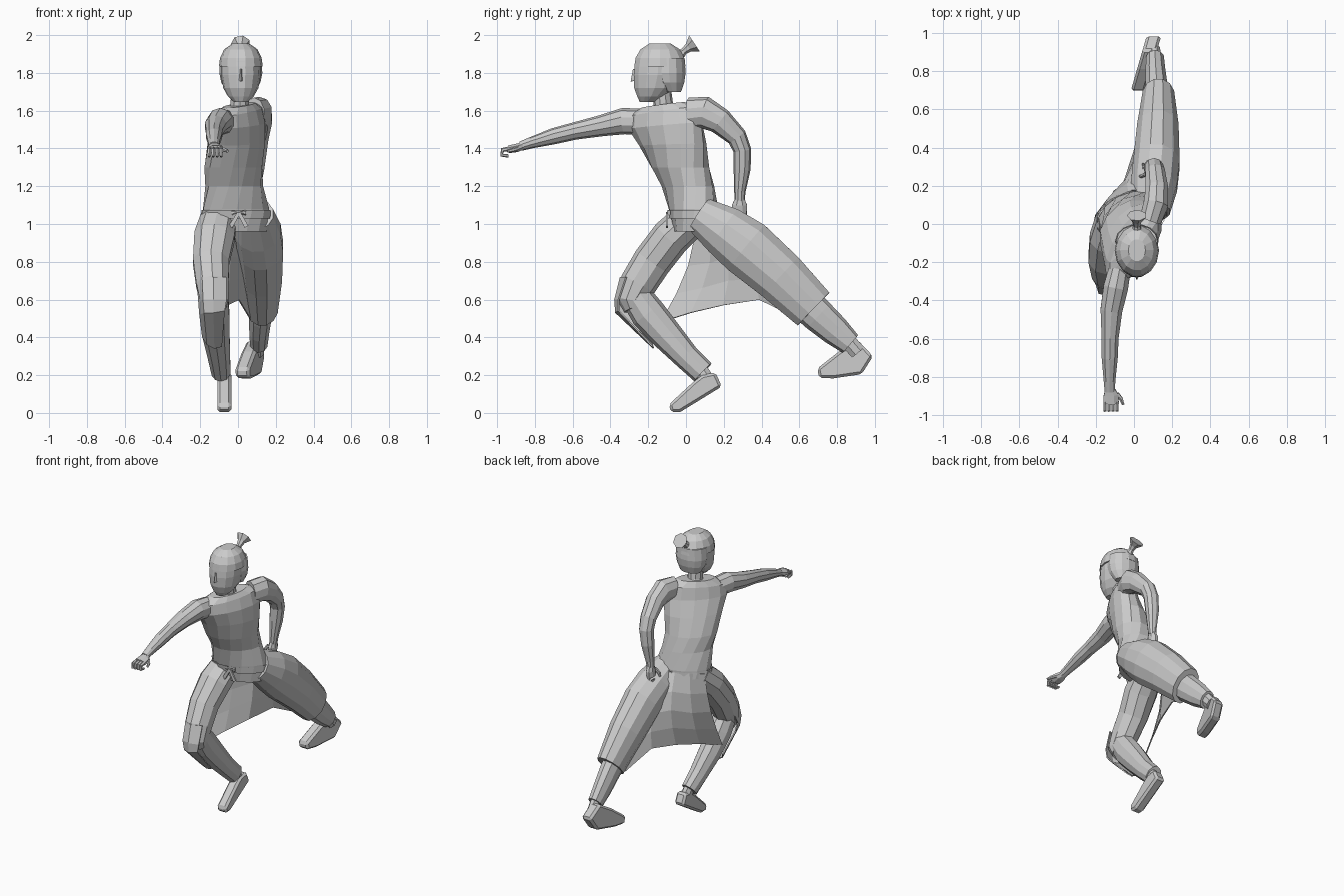
import bpy, bmesh, math
from mathutils import Vector


def finish(name, bm):
    bmesh.ops.recalc_face_normals(bm, faces=bm.faces)
    me = bpy.data.meshes.new(name)
    bm.to_mesh(me)
    bm.free()
    ob = bpy.data.objects.new(name, me)
    bpy.context.collection.objects.link(ob)
    return ob


def skin(bm, rings, caps=True):
    vs = [[bm.verts.new(p) for p in r] for r in rings]
    n = len(vs[0])
    for a, b in zip(vs, vs[1:]):
        for i in range(n):
            bm.faces.new((a[i], a[(i + 1) % n], b[(i + 1) % n], b[i]))
    if caps:
        bm.faces.new(vs[0])
        bm.faces.new(vs[-1])


def tube(name, secs, n=10):
    """Limb following a path: sections are (x, y, z, side radius, depth radius)."""
    pts = [Vector(s[:3]) for s in secs]
    rings = []
    for i, s in enumerate(secs):
        t = (pts[min(i + 1, len(pts) - 1)] - pts[max(i - 1, 0)]).normalized()
        u = (Vector((1, 0, 0)) - t * t.x).normalized()
        v = t.cross(u)
        rings.append([pts[i] + u * s[3] * math.cos(a) + v * s[4] * math.sin(a)
                      for a in (2 * math.pi * (k + .5) / n for k in range(n))])
    bm = bmesh.new()
    skin(bm, rings)
    return finish(name, bm)


def stack(name, secs, n=14, caps=True):
    """Level sections: (x, y, z, width, depth, twist in degrees, tilt)."""
    rings = []
    for x, y, z, a, b, tw, tilt in secs:
        c, s = math.cos(math.radians(tw)), math.sin(math.radians(tw))
        ring = []
        for k in range(n):
            p, q = a * math.cos(2 * math.pi * k / n), b * math.sin(2 * math.pi * k / n)
            ring.append((x + p * c - q * s, y + p * s + q * c, z + tilt * p))
        rings.append(ring)
    bm = bmesh.new()
    skin(bm, rings, caps)
    return finish(name, bm)


def sheet(name, rows, thick=.008):
    bm = bmesh.new()
    vs = [[bm.verts.new(p) for p in r] for r in rows]
    for a, b in zip(vs, vs[1:]):
        for i in range(len(a) - 1):
            bm.faces.new((a[i], a[i + 1], b[i + 1], b[i]))
    ob = finish(name, bm)
    ob.modifiers.new("cloth", "SOLIDIFY").thickness = thick
    return ob


def shoe(name, profile, x0, y0, shear, half):
    bm = bmesh.new()
    skin(bm, [[(x0 + (y - y0) * shear + s * half, y, z) for y, z in profile] for s in (-1, 1)])
    ob = finish(name, bm)
    m = ob.modifiers.new("round", "BEVEL")
    m.width, m.segments = .014, 1
    return ob


# Torso, twisted so the right shoulder leads
stack("tunic_body", [
    (-.01, .05, .96, .17, .11, 10, 0), (-.01, .04, 1.08, .185, .125, 20, 0),
    (-.02, .01, 1.2, .165, .125, 35, 0), (-.025, -.03, 1.3, .175, .135, 45, 0),
    (-.01, -.07, 1.42, .20, .125, 54, .03), (0, -.11, 1.52, .225, .105, 58, .08),
    (0, -.12, 1.595, .215, .085, 60, .13), (.005, -.12, 1.63, .13, .065, 60, .12)])
stack("belt", [(-.01, .045, 1.03, .19, .13, 16, 0), (-.01, .04, 1.075, .193, .133, 20, 0)], caps=False)
tube("belt_knot", [(-.03, -.09, 1.06, .01, .015), (.0, -.105, 1.06, .012, .026), (.04, -.09, 1.06, .01, .015)], 6)
for i, dx in enumerate((-.045, .04)):
    tube(f"belt_tail_{i}", [(.005, -.1, 1.06, .012, .008), (.005 + dx, -.1, .985, .016, .008)], 4)

# Head, hair and topknot
tube("neck", [(.005, -.10, 1.57, .07, .065), (.01, -.12, 1.63, .052, .052), (.012, -.13, 1.72, .05, .05)])
stack("head", [
    (.015, -.205, 1.645, .035, .04, 0, 0), (.015, -.185, 1.675, .068, .075, 0, 0),
    (.015, -.165, 1.72, .093, .112, 0, 0), (.015, -.15, 1.79, .106, .13, 0, 0),
    (.015, -.145, 1.86, .104, .128, 0, 0), (.015, -.14, 1.92, .08, .1, 0, 0)], 14)
stack("hair_cap", [
    (.015, -.138, 1.835, .116, .139, 0, 0), (.015, -.138, 1.88, .11, .132, 0, 0),
    (.015, -.137, 1.925, .088, .106, 0, 0), (.015, -.137, 1.955, .045, .058, 0, 0)])
stack("hair_back", [
    (.015, -.07, 1.70, .075, .045, 0, 0), (.015, -.085, 1.75, .104, .078, 0, 0),
    (.015, -.09, 1.80, .114, .09, 0, 0), (.015, -.09, 1.88, .108, .085, 0, 0)])
sheet("nose", [[(.003, -.272, 1.76), (.015, -.293, 1.755), (.027, -.272, 1.76)],
               [(.009, -.272, 1.82), (.015, -.281, 1.82), (.021, -.272, 1.82)]], .004)
tube("topknot", [(.015, -.045, 1.885, .035, .035), (.015, -.01, 1.915, .018, .018),
                 (.015, .015, 1.935, .026, .026), (.015, .045, 1.955, .052, .052)], 7)

# Punching arm (right)
tube("right_arm", [
    (-.075, -.24, 1.54, .06, .07), (-.095, -.33, 1.545, .068, .07), (-.118, -.45, 1.52, .06, .056),
    (-.125, -.59, 1.492, .047, .046), (-.127, -.70, 1.465, .044, .043),
    (-.128, -.82, 1.43, .032, .03), (-.127, -.875, 1.412, .028, .025)])
tube("right_palm", [(-.127, -.86, 1.415, .025, .02), (-.12, -.895, 1.403, .042, .024), (-.12, -.94, 1.395, .044, .022)], 8)
for i in range(4):
    x = -.152 + .021 * i
    tube(f"right_finger_{i}", [(x, -.93, 1.40, .01, .012), (x, -.972, 1.392, .01, .012),
                               (x, -.976, 1.365, .009, .01), (x, -.94, 1.36, .008, .009)], 6)
tube("right_thumb", [(-.09, -.89, 1.40, .014, .012), (-.068, -.915, 1.392, .011, .011), (-.056, -.945, 1.385, .007, .008)], 6)

# Pulled-back arm (left)
tube("left_arm", [
    (.085, .02, 1.585, .06, .085), (.115, .10, 1.59, .068, .085), (.12, .18, 1.545, .062, .07),
    (.11, .27, 1.46, .054, .054), (.105, .298, 1.39, .05, .048),
    (.095, .297, 1.29, .046, .045), (.085, .285, 1.17, .031, .03), (.082, .284, 1.125, .027, .027)])
tube("left_palm", [(.082, .284, 1.135, .024, .027), (.08, .284, 1.10, .028, .043), (.076, .282, 1.06, .024, .042)], 8)
for i in range(4):
    y = .252 + .02 * i
    tube(f"left_finger_{i}", [(.078, y, 1.07, .011, .01), (.072, y, 1.038, .011, .01), (.045, y, 1.045, .009, .009)], 6)
tube("left_thumb", [(.06, .26, 1.11, .012, .012), (.04, .25, 1.08, .01, .01), (.032, .25, 1.055, .007, .007)], 6)

# Front leg (right)
tube("right_thigh", [
    (-.10, .03, 1.03, .10, .10), (-.125, -.08, .93, .112, .105), (-.143, -.18, .80, .10, .103),
    (-.135, -.255, .68, .09, .098), (-.125, -.295, .59, .078, .075), (-.12, -.28, .55, .06, .05)])
tube("right_shin", [
    (-.125, -.28, .64, .075, .08), (-.122, -.2, .525, .08, .094), (-.115, -.10, .41, .074, .084),
    (-.10, .0, .30, .062, .07), (-.09, .09, .215, .052, .066)])
tube("right_ankle", [(-.085, .06, .25, .035, .045), (-.075, .12, .16, .034, .042)], 8)
shoe("right_shoe", [(-.09, .045), (-.08, .003), (-.03, .005), (.19, .14), (.155, .215), (.085, .20), (.04, .165)],
     -.072, 0, 0, .037)

# Rear leg (left) with the tunic skirt wrapped round it
tube("left_skirt", [
    (.09, .07, 1.05, .10, .10), (.105, .20, .965, .125, .14), (.118, .32, .875, .125, .158),
    (.125, .50, .72, .112, .145), (.128, .675, .55, .085, .125)], 12)
tube("left_shin", [(.12, .55, .66, .07, .10), (.118, .70, .515, .062, .09), (.112, .79, .435, .055, .08),
                   (.11, .87, .365, .048, .062)])
tube("left_ankle", [(.11, .85, .39, .034, .045), (.105, .91, .32, .034, .045)], 8)
shoe("left_shoe", [(.695, .235), (.705, .185), (.78, .183), (.93, .205), (.99, .30), (.91, .385), (.81, .325)],
     .022, .7, .29, .038)

# Stretched back panel between the legs, and the front flap over the knee
waist = [(-.19, .06, 1.06), (-.12, .13, 1.07), (-.03, .17, 1.07), (.06, .19, 1.06), (.13, .2, 1.05)]
hem = [(-.20, -.13, .48), (-.13, .03, .53), (-.06, .20, .57), (.0, .39, .60), (.06, .60, .50)]
rows = []
for k in range(5):
    t = k / 4
    bow = .05 * math.sin(math.pi * t)
    rows.append([Vector(a).lerp(Vector(b), t) + Vector((-bow * .3 * (i < 2), bow, (-1) ** i * bow * .15))
                 for i, (a, b) in enumerate(zip(waist, hem))])
sheet("back_panel", rows)
sheet("front_flap", [
    [(-.222, -.19, .74), (-.19, -.325, .72), (-.13, -.35, .72), (-.06, -.32, .72)],
    [(-.21, -.29, .58), (-.185, -.365, .60), (-.13, -.38, .60), (-.06, -.36, .60)],
    [(-.205, -.27, .52), (-.18, -.355, .53), (-.13, -.375, .53), (-.07, -.36, .54)],
    [(-.19, -.15, .40), (-.165, -.18, .36), (-.125, -.175, .34), (-.085, -.18, .35)]])
